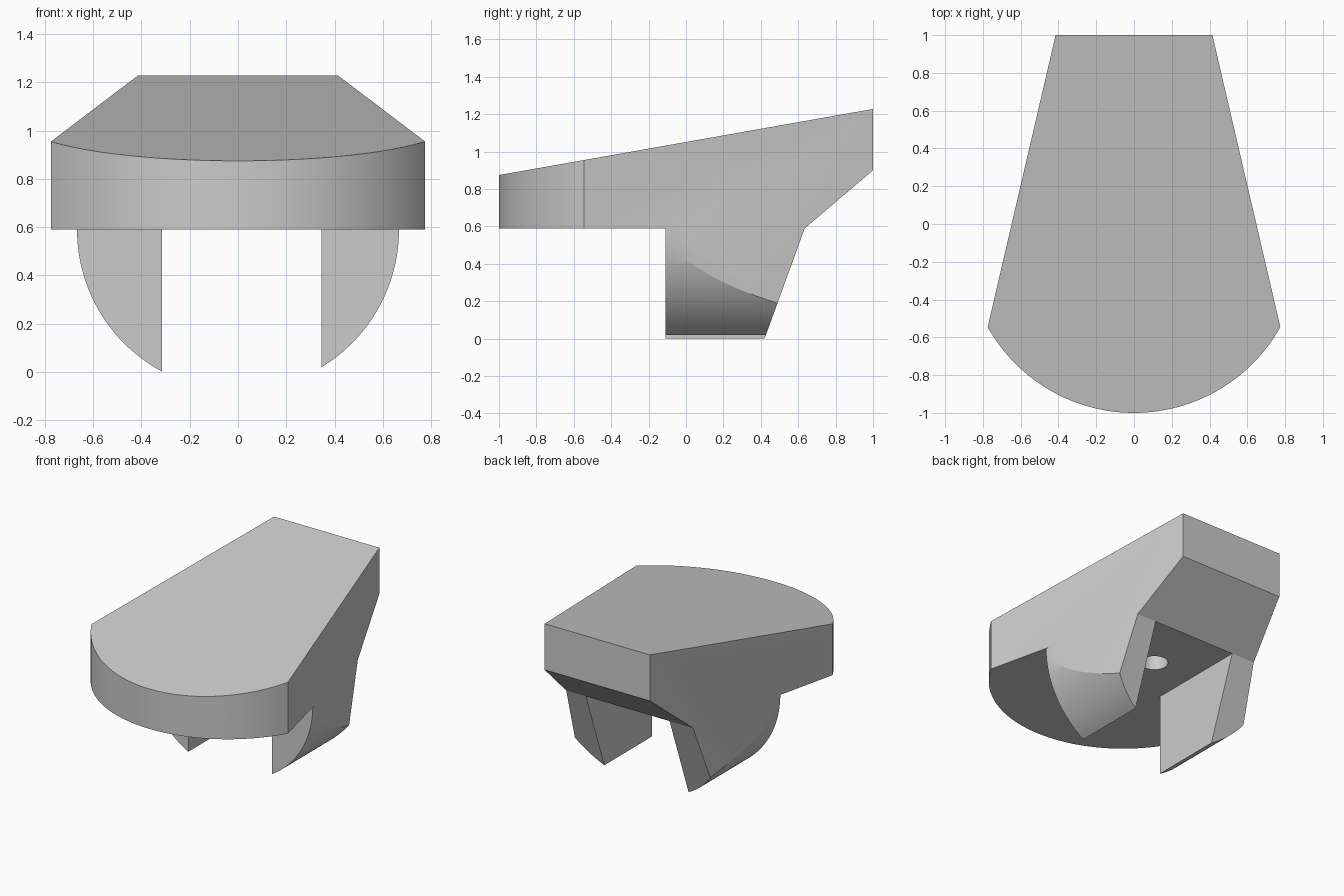
import bpy, bmesh, math

cube = bpy.data.objects.get("Cube")
if cube:
    bpy.data.objects.remove(cube, do_unlink=True)

grey = bpy.data.materials.new("plain_grey")
grey.use_nodes = True
grey.diffuse_color = (0.6, 0.6, 0.6, 1)
grey.node_tree.nodes["Principled BSDF"].inputs["Base Color"].default_value = (0.6, 0.6, 0.6, 1)


def prism(name, outline, axis, low, high):
    """Extrude a 2D outline along the x, y or z axis."""
    place = {"x": lambda a, b, t: (t, a, b),
             "y": lambda a, b, t: (a, t, b),
             "z": lambda a, b, t: (a, b, t)}[axis]
    bm = bmesh.new()
    face = bm.faces.new([bm.verts.new(place(a, b, low)) for a, b in outline])
    grown = bmesh.ops.extrude_face_region(bm, geom=[face])["geom"]
    step = place(0, 0, high - low)
    bmesh.ops.translate(bm, vec=step, verts=[v for v in grown if isinstance(v, bmesh.types.BMVert)])
    bmesh.ops.recalc_face_normals(bm, faces=bm.faces)
    mesh = bpy.data.meshes.new(name)
    bm.to_mesh(mesh)
    bm.free()
    mesh.materials.append(grey)
    obj = bpy.data.objects.new(name, mesh)
    bpy.context.collection.objects.link(obj)
    return obj


def combine(obj, other, operation):
    """Apply a boolean and discard the second solid."""
    mod = obj.modifiers.new("cut", "BOOLEAN")
    mod.operation, mod.solver, mod.object = operation, "EXACT", other
    bpy.context.view_layer.objects.active = obj
    bpy.ops.object.modifier_apply(modifier=mod.name)
    bpy.data.objects.remove(other, do_unlink=True)


def arc(cx, cy, r, start, end, steps):
    return [(cx + r * math.cos(start + (end - start) * i / steps),
             cy + r * math.sin(start + (end - start) * i / steps)) for i in range(steps + 1)]


FLOOR = 0.59      # underside of the main body
LEG_R = 0.667     # radius of the rounded leg backs

# Wedge-shaped body from its side profile
body = prism("body_with_legs", [(-1.1, 0.857), (1, 1.228), (1, 0.9), (0.635, FLOOR), (-1.1, FLOOR)],
             "x", -1, 1)

# Two legs: circular segments with a slanted rear end
for side, inner in ((1, 0.345), (-1, 0.315)):
    section = [(side * a, b) for a, b in
               [(inner, 0.7), (LEG_R, 0.7)] + arc(0, FLOOR, LEG_R, 0, -math.acos(inner / LEG_R), 32)]
    leg = prism("leg", section, "y", -0.11, 0.9)
    slant = prism("slant", [(-0.3, 0.8), (0.63, 0.8), (0.635, FLOOR), (0.42, 0), (0.384, -0.1), (-0.3, -0.1)],
                  "x", -1, 1)
    combine(leg, slant, "INTERSECT")
    combine(body, leg, "UNION")

# Trim everything to the tapered plan with a rounded front
half = math.atan2(0.775, 0.433)
plan = [(0.415, 1.1 - 0.1), (-0.415, 1.0)] + arc(0, -0.1125, 0.8875, -math.pi / 2 - half, -math.pi / 2 + half, 64)
combine(body, prism("plan", plan, "z", -0.5, 2), "INTERSECT")

# Blind mounting hole in the underside
combine(body, prism("hole", arc(0, 0.21, 0.09, 0, math.tau * 47 / 48, 47), "z", 0.4, 0.89), "DIFFERENCE")

# Smooth curved walls, crisp edges
bpy.ops.object.select_all(action="DESELECT")
body.select_set(True)
bpy.context.view_layer.objects.active = body
bpy.ops.object.shade_smooth_by_angle(angle=math.radians(20))
